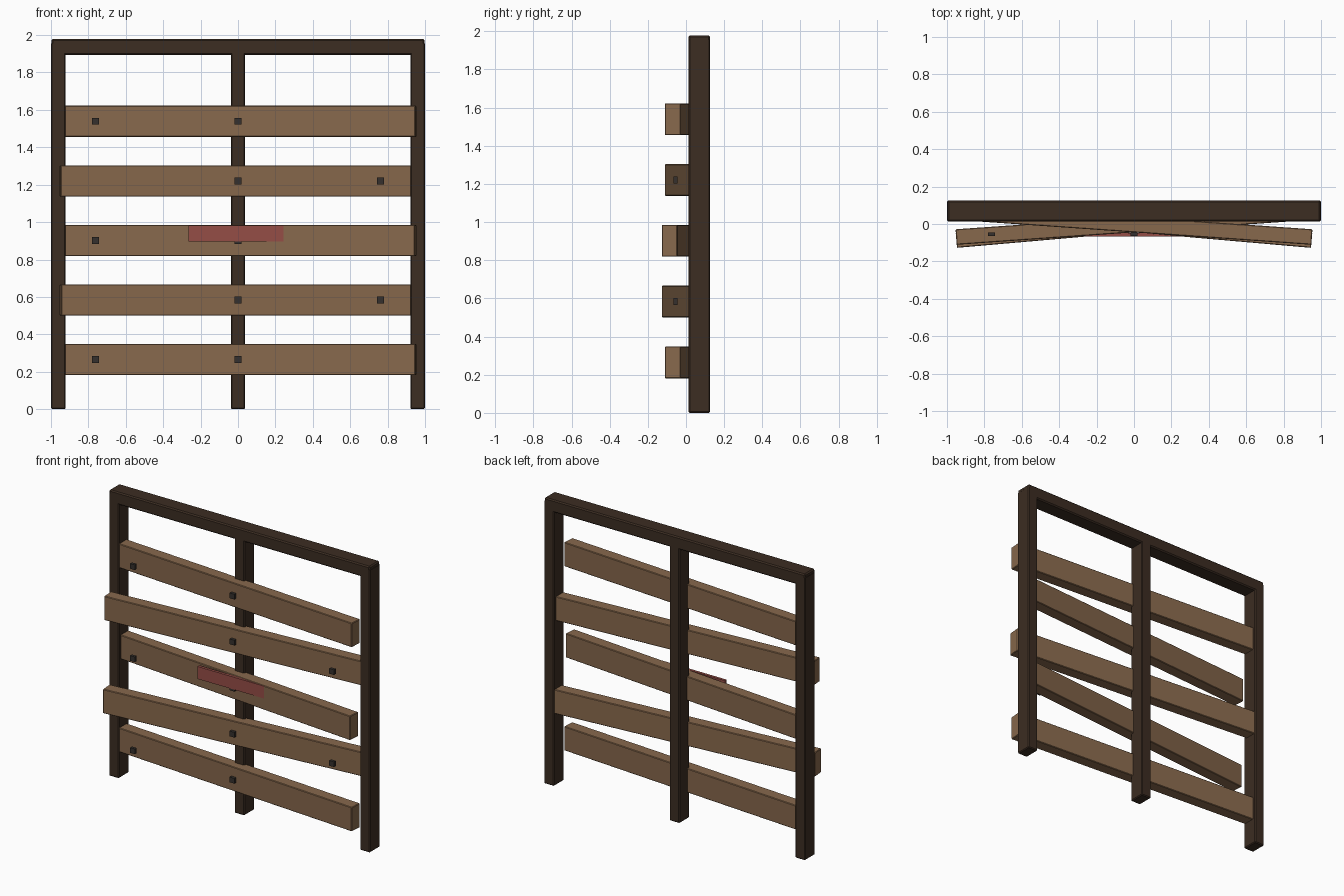
import bpy
import math

if "Cube" in bpy.data.objects:
    bpy.data.objects.remove(bpy.data.objects["Cube"])


def material(name, colour):
    m = bpy.data.materials.new(name)
    m.diffuse_color = (*colour, 1.0)
    m.use_nodes = True
    m.node_tree.nodes["Principled BSDF"].inputs["Base Color"].default_value = m.diffuse_color
    return m


DARK = material("dark_wood", (0.045, 0.026, 0.016))
PLANK = material("plank_wood", (0.245, 0.140, 0.073))
IRON = material("dark_iron", (0.036, 0.030, 0.026))
RED = material("faded_red", (0.30, 0.075, 0.062))


def box(name, centre, size, mat, turn=0.0, bevel=0.0):
    """Box with a small flat bevel, turned about the vertical axis."""
    bpy.ops.mesh.primitive_cube_add(size=1, location=centre)
    ob = bpy.context.object
    ob.name = name
    ob.scale = size
    bpy.ops.object.transform_apply(location=False, rotation=False, scale=True)
    ob.rotation_euler.z = math.radians(turn)
    ob.data.materials.append(mat)
    if bevel:
        mod = ob.modifiers.new("edge", 'BEVEL')
        mod.width = bevel
        mod.segments = 1
    return ob


# Frame: three posts and a top beam
FRAME_Y, FRAME_DEPTH = 0.070, 0.112
for name, x in (("left_post", -0.961), ("middle_post", 0.0), ("right_post", 0.961)):
    box(name, (x, FRAME_Y, 0.98), (0.077, FRAME_DEPTH, 1.96), DARK, bevel=0.006)
box("top_beam", (0, FRAME_Y, 1.936), (1.996, FRAME_DEPTH, 0.086), DARK, bevel=0.008)

# Crooked planks, alternately turned, with bolts in a straight row
for i, angle in enumerate((-4, 5, -5, 4, -4)):
    z = 0.265 + 0.3185 * i
    box(f"plank_{i + 1}", (0, -0.003, z), (1.907, 0.083, 0.167), PLANK,
        turn=angle, bevel=0.004)
    side = -0.762 if angle < 0 else 0.762
    for label, x in (("middle", 0.0), ("end", side)):
        box(f"{label}_bolt_{i + 1}", (x, -0.055, z), (0.036, 0.02, 0.036), IRON)

# Red strip across the middle plank
box("red_strip", (0, -0.0565, 0.940), (0.53, 0.019, 0.086), RED)
